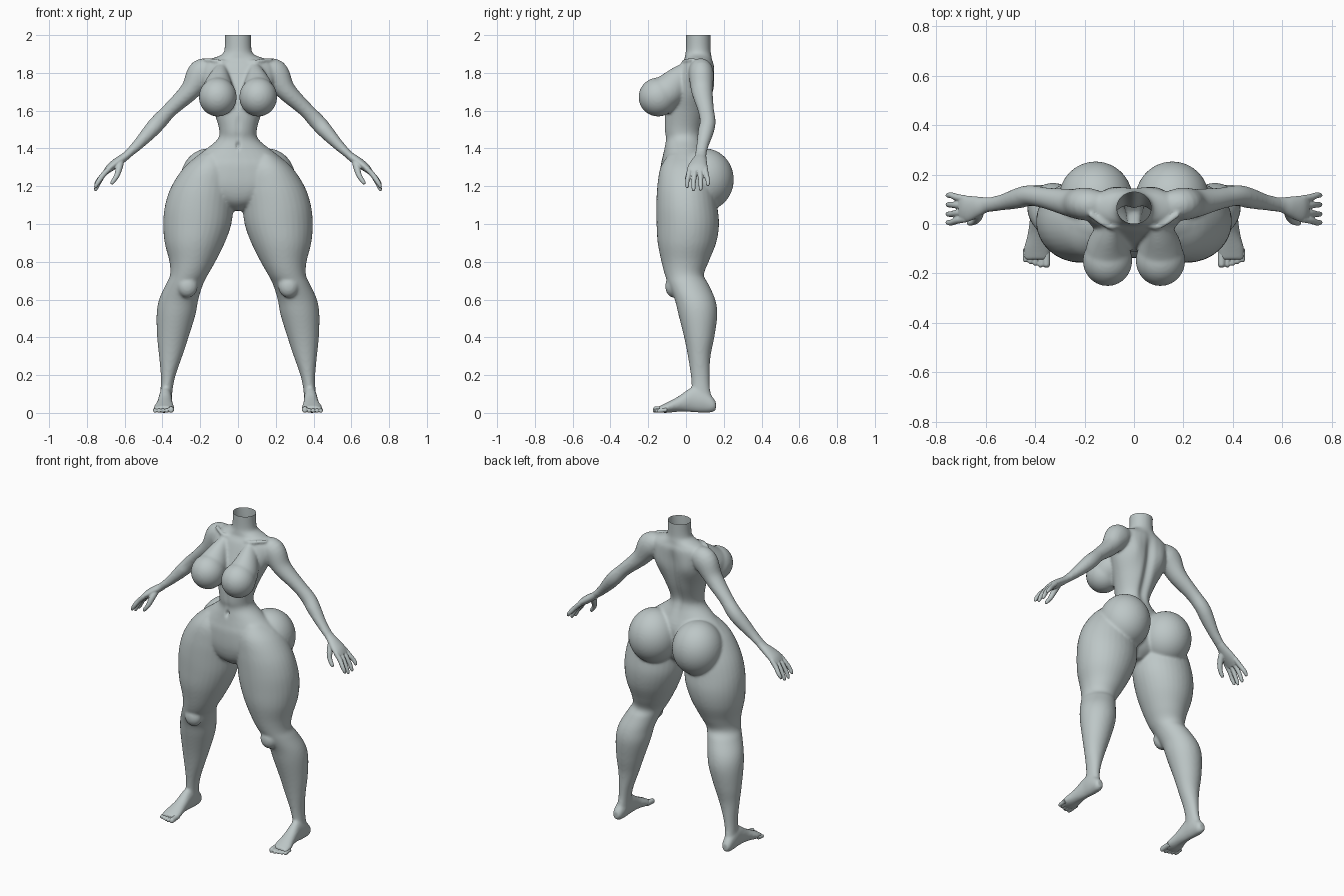
import bpy, bmesh
from math import sin, cos, pi, exp
from mathutils import Vector, Matrix

cube = bpy.data.objects.get("Cube")
if cube:
    bpy.data.objects.remove(cube)

clay = bpy.data.materials.new("grey_clay")
clay.use_nodes = True
COLOUR = (0.51, 0.57, 0.57, 1)
clay.diffuse_color = COLOUR
clay.node_tree.nodes["Principled BSDF"].inputs["Base Color"].default_value = COLOUR


def resample(rows, steps=5):
    """Smooth curve through the rows of section values."""
    rows = [Vector(r) for r in rows]
    out = []
    for i in range(len(rows) - 1):
        b, c = rows[i], rows[i + 1]
        m0 = (c - rows[max(i - 1, 0)]) * 0.5
        m1 = (rows[min(i + 2, len(rows) - 1)] - b) * 0.5
        for k in range(steps):
            t = k / steps
            out.append(b * (2*t**3 - 3*t*t + 1) + m0 * (t**3 - 2*t*t + t)
                       + c * (3*t*t - 2*t**3) + m1 * (t**3 - t*t))
    return out + [rows[-1]]


def skin(bm, rings, sides=(1,)):
    """Closed surface through rings of points, repeated per side."""
    for s in sides:
        loops = [[bm.verts.new((p[0] * s, p[1], p[2])) for p in ring] for ring in rings]
        n = len(loops[0])
        faces = [bm.faces.new((a[i], a[(i+1) % n], b[(i+1) % n], b[i]))
                 for a, b in zip(loops, loops[1:]) for i in range(n)]
        faces += [bm.faces.new(loops[0]), bm.faces.new(loops[-1])]
        bmesh.ops.recalc_face_normals(bm, faces=faces)


def angles(n=32):
    return [2 * pi * i / n for i in range(n)]


def stack(bm, rows, axis="z", sides=(1,)):
    """Oval sections given as position and bounds along z or y."""
    rings = []
    for h, a0, a1, b0, b1 in resample(rows):
        ring = []
        for t in angles():
            a = (a0 + a1) / 2 + (a1 - a0) / 2 * cos(t)
            b = (b0 + b1) / 2 + (b1 - b0) / 2 * sin(t)
            ring.append((a, b, h) if axis == "z" else (a, h, b))
        rings.append(ring)
    skin(bm, rings, sides)


def tube(bm, rows, sides=(1,)):
    """Limb along a path: x, y, z, thickness, depth."""
    rows = resample(rows)
    rings = []
    for i, (x, y, z, r, d) in enumerate(rows):
        p, q = rows[max(i-1, 0)], rows[min(i+1, len(rows)-1)]
        way = Vector((q[0]-p[0], q[1]-p[1], q[2]-p[2])).normalized()
        up = way.cross(Vector((0, 1, 0))).normalized()
        out = up.cross(way)
        rings.append([Vector((x, y, z)) + up * r * cos(t) + out * d * sin(t) for t in angles()])
    skin(bm, rings, sides)


def ball(bm, centre, size, sides=(1, -1)):
    for s in sides:
        place = Matrix.Translation((centre[0] * s, *centre[1:])) @ Matrix.Diagonal((*size, 1))
        bmesh.ops.create_uvsphere(bm, u_segments=40, v_segments=24, radius=1, matrix=place)


def finish(bm, name, voxel, rounds):
    """Fuse overlapping volumes into one soft surface."""
    mesh = bpy.data.meshes.new(name)
    bm.to_mesh(mesh)
    bm.free()
    mesh.materials.append(clay)
    obj = bpy.data.objects.new(name, mesh)
    bpy.context.scene.collection.objects.link(obj)
    fuse = obj.modifiers.new("fuse", "REMESH")
    fuse.mode = "VOXEL"
    fuse.voxel_size = voxel
    fuse.use_smooth_shade = True
    soft = obj.modifiers.new("soften", "SMOOTH")
    soft.factor = 0.5
    soft.iterations = rounds
    return obj


BOTH = (1, -1)
bm = bmesh.new()

# Torso and neck: height, half width, front, back
torso = [(2.05, .071, 0, .13), (1.93, .071, 0, .13), (1.895, .09, -.005, .135),
         (1.87, .155, -.01, .14), (1.84, .195, -.03, .15), (1.78, .2, -.055, .15),
         (1.7, .175, -.085, .145), (1.6, .13, -.11, .12), (1.5, .1, -.115, .085),
         (1.45, .108, -.108, .085), (1.4, .165, -.115, .1), (1.35, .23, -.125, .12),
         (1.3, .28, -.135, .13), (1.2, .31, -.135, .12), (1.12, .16, -.11, .1),
         (1.07, .03, -.05, .05)]
stack(bm, [(z, -w, w, f, b) for z, w, f, b in torso])

# Legs: height, inner, outer, front, back
stack(bm, [(1.37, .08, .2, -.09, .08), (1.3, .03, .285, -.135, .13), (1.2, .02, .352, -.152, .15),
           (1.1, .024, .386, -.157, .165), (1.0, .035, .396, -.156, .175), (.9, .07, .388, -.15, .16),
           (.8, .12, .363, -.13, .12), (.73, .16, .36, -.112, .095), (.68, .185, .382, -.093, .12),
           (.6, .21, .418, -.06, .155), (.52, .225, .431, -.04, .166), (.4, .262, .428, -.01, .15),
           (.3, .295, .418, .01, .13), (.2, .33, .409, .025, .125), (.13, .345, .41, .03, .127),
           (.07, .35, .415, .02, .14), (.03, .355, .415, .03, .14)], sides=BOTH)
ball(bm, (.268, -.065, .67), (.055, .045, .06))

# Seat
ball(bm, (.155, .1, 1.235), (.15, .153, .165))

# Bust
tube(bm, [(.09, .02, 1.82, .03, .05), (.1, -.04, 1.765, .06, .07),
          (.106, -.09, 1.71, .085, .09), (.107, -.14, 1.67, .09, .09)], BOTH)
ball(bm, (.107, -.148, 1.672), (.1, .103, .103))

# Feet: depth, inner, outer, bottom, top
stack(bm, [(.158, .367, .408, .015, .06), (.135, .354, .417, .002, .09), (.08, .349, .42, 0, .13),
           (.03, .349, .42, .004, .135), (-.04, .345, .43, .006, .088), (-.1, .337, .446, 0, .056),
           (-.145, .343, .444, .002, .034)], "y", BOTH)

# Arms
tube(bm, [(.12, .07, 1.83, .04, .05), (.19, .08, 1.8, .075, .066), (.255, .085, 1.705, .053, .057),
          (.357, .105, 1.607, .04, .043), (.42, .115, 1.54, .043, .042), (.465, .105, 1.49, .04, .042),
          (.53, .088, 1.42, .029, .033), (.585, .078, 1.368, .022, .03),
          (.605, .075, 1.35, .02, .028)], BOTH)

# Collar bones
tube(bm, [(.03, .0, 1.855, .008, .008), (.1, -.012, 1.862, .01, .01),
          (.18, .04, 1.872, .01, .01)], BOTH)

rough = finish(bm, "body_rough", .0075, 10)
shape = bpy.data.meshes.new_from_object(rough.evaluated_get(bpy.context.evaluated_depsgraph_get()))
bpy.data.objects.remove(rough)

# Spine groove, shoulder blades, navel and midline, then an open neck
bm = bmesh.new()
bm.from_mesh(shape)
for v in bm.verts:
    x, y, z = v.co
    if z > 1.36 and abs(x) < .2:
        if y > .03:
            fade = exp(-((z - 1.63) / .2) ** 4)
            v.co.y -= .022 * exp(-(x / .028) ** 2) * fade
            v.co.y += .012 * exp(-((abs(x) - .1) / .045) ** 2 - ((z - 1.74) / .08) ** 2)
        elif y < -.06:
            v.co.y += .018 * exp(-(x / .009) ** 2 - ((z - 1.415) / .017) ** 2)
            v.co.y += .005 * exp(-(x / .015) ** 2 - ((z - 1.5) / .06) ** 4)
bmesh.ops.bisect_plane(bm, geom=bm.verts[:] + bm.edges[:] + bm.faces[:], dist=1e-5,
                       plane_co=(0, 0, 2), plane_no=(0, 0, 1), clear_outer=True)
for f in bm.faces:
    f.smooth = True
bm.to_mesh(shape)
bm.free()
shape.name = "body"
body = bpy.data.objects.new("body", shape)
bpy.context.scene.collection.objects.link(body)

for side, name in ((1, "left"), (-1, "right")):
    # Hand: palm, four fingers and thumb
    bm = bmesh.new()
    tube(bm, [(.57, .08, 1.382, .021, .028), (.6, .077, 1.355, .022, .031),
              (.635, .07, 1.33, .024, .042), (.675, .062, 1.3, .022, .053),
              (.7, .06, 1.275, .015, .053)], (side,))
    for root, tip, low in ((.02, .006, 1.19), (.047, .04, 1.174), (.075, .078, 1.176), (.102, .116, 1.2)):
        tube(bm, [(.68, root, 1.295, .014, .014), (.712, (root * 2 + tip) / 3, 1.262, .014, .014),
                  (.738, tip, (low + 1.262) / 2, .013, .012), (.752, tip, low + .012, .01, .01),
                  (.755, tip, low, .005, .005)], (side,))
    tube(bm, [(.622, .06, 1.335, .02, .02), (.63, .03, 1.295, .018, .018),
              (.642, .012, 1.255, .014, .014), (.664, .004, 1.222, .011, .011),
              (.671, .003, 1.21, .006, .006)], (side,))
    finish(bm, name + "_hand", .004, 3)

    # Toes, the inner one largest
    bm = bmesh.new()
    for i in range(5):
        x, r = .354 + i * .0205 + (.003 if i else 0), .0105 if i else .0155
        reach = -.176 + .007 * max(i - 1, 0)
        stack(bm, [(-.1, x - r, x + r, .006, .006 + 2 * r), (reach + .02, x - r, x + r, .001, .003 + 2 * r),
                   (reach + .006, x - r * .85, x + r * .85, .001, 2 * r),
                   (reach, x - r * .4, x + r * .4, .006, 1.4 * r)], "y", (side,))
    finish(bm, name + "_toes", .004, 2)
